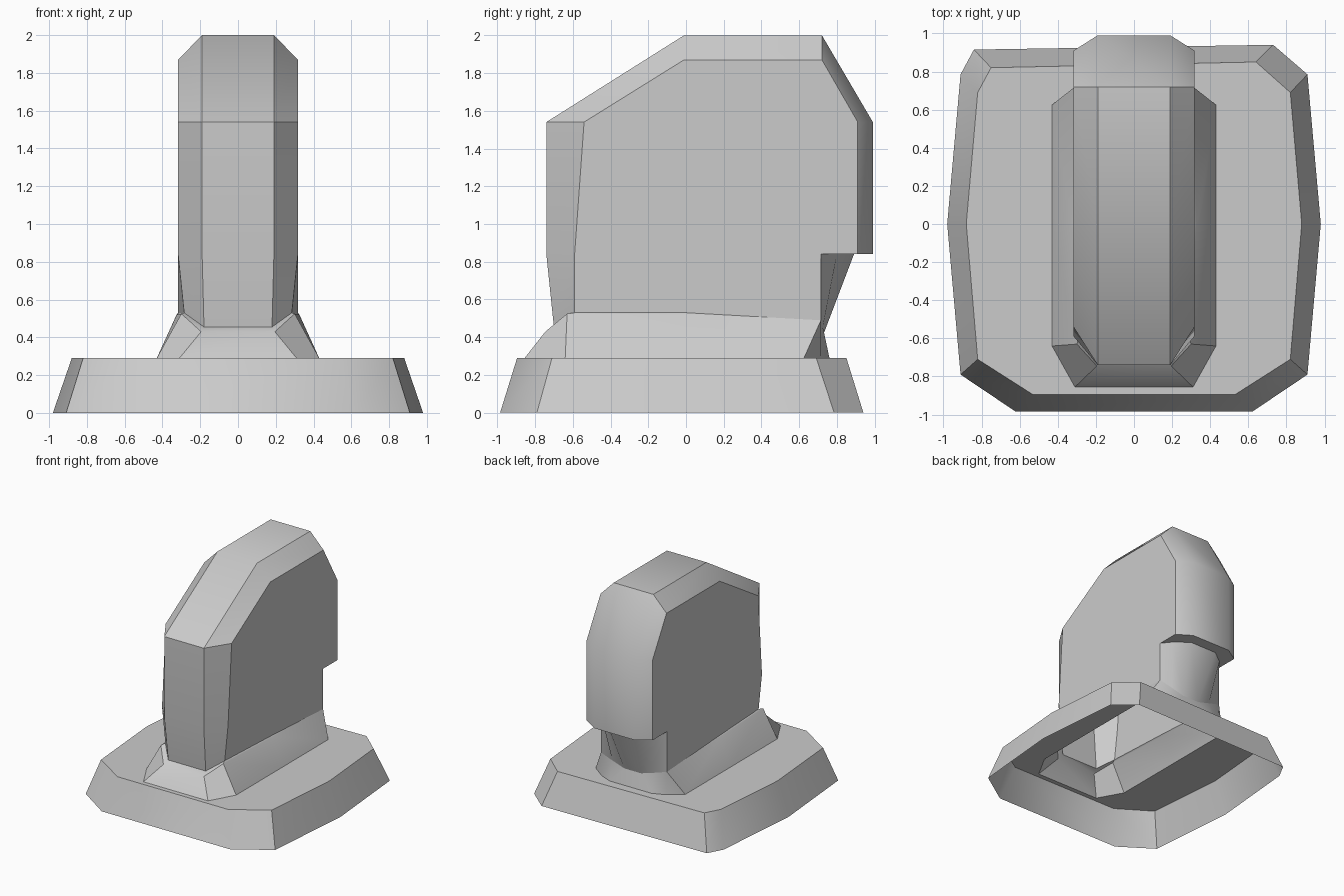
import bpy, bmesh
from mathutils import Vector
from math import radians

if "Cube" in bpy.data.objects:
    bpy.data.objects.remove(bpy.data.objects["Cube"])


def flip(pts):
    return [(-x, y, z) for x, y, z in pts]


class Shell:
    """Collects faces, welds them and makes an object."""
    def __init__(self):
        self.bm = bmesh.new()

    def face(self, pts):
        clean = []
        for p in pts:
            if p not in clean:
                clean.append(p)
        self.bm.faces.new([self.bm.verts.new(p) for p in clean])

    def pair(self, pts):
        self.face(pts)
        self.face(flip(pts))

    def strip(self, a, b):          # band between two lines, on both sides
        for i in range(len(a) - 1):
            self.pair([a[i], a[i + 1], b[i + 1], b[i]])

    def bridge(self, a):            # band across the centre
        m = flip(a)
        for i in range(len(a) - 1):
            self.face([a[i], a[i + 1], m[i + 1], m[i]])

    def finish(self, name):
        bm = self.bm
        bmesh.ops.remove_doubles(bm, verts=bm.verts, dist=0.0005)
        bmesh.ops.recalc_face_normals(bm, faces=bm.faces)
        me = bpy.data.meshes.new(name)
        bm.to_mesh(me)
        bm.free()
        ob = bpy.data.objects.new(name, me)
        bpy.context.collection.objects.link(ob)
        bpy.ops.object.select_all(action='DESELECT')
        ob.select_set(True)
        bpy.context.view_layer.objects.active = ob
        bpy.ops.object.shade_smooth_by_angle(angle=radians(34))


# Outlines of the upright body: centre strip edge and side edge, front to back
crest = [(.18, -.70, .455), (.19, -.74, .84), (.19, -.74, 1.54), (.19, -.01, 2),
         (.19, .72, 2), (.19, .99, 1.54), (.19, .99, .84)]
side = [(.285, -.59, .53), (.317, -.59, .84), (.317, -.54, 1.54), (.317, -.01, 1.87),
        (.317, .72, 1.87), (.317, .91, 1.54), (.317, .91, .84)]
side_mid = (.317, 0, .53)

# Tapered column under the rear overhang: top, bottom
col_top = [(.317, .715, .84), (.25, .80, .84), (.13, .89, .84)]
col_low = [(.317, .715, .49), (.2, .725, .455), (.08, .73, .42)]

# Flared collar: upper lip and foot
lip = [(.195, -.745, .43), (.30, -.63, .525), (.325, 0, .52), col_low[0]]
foot = [(.31, -.855, .29), (.43, -.64, .29), (.43, 0, .29), (.43, .625, .29)]
foot_back = [foot[-1], (.31, .715, .29), (.2, .76, .29)]

# Body
body = Shell()
body.strip(crest, side)
body.bridge(crest)
body.pair(side + [col_top[0], col_low[0], side_mid])
body.pair([col_top[0], side[-1], col_top[1]])
body.strip([side[-1], crest[-1]], col_top[1:])
body.bridge([crest[-1], col_top[-1]])
body.strip(col_top, col_low)
body.bridge([col_top[-1], col_low[-1]])
body.finish("upright_body")

# Collar
collar = Shell()
seam = [crest[0], side[0], side_mid, col_low[0]]
collar.strip(seam, lip)
collar.strip(lip, foot)
collar.bridge([seam[0], lip[0], foot[0]])
collar.strip(col_low, foot_back)
collar.bridge([col_low[-1], foot_back[-1]])
collar.finish("collar")

# Base: sloped skirt, open below, with a top plate around the collar
low = [(.62, -.985), (.91, -.79), (.98, 0), (.91, .785), (.73, .94),
       (-.84, .915), (-.91, .785), (-.98, 0), (-.91, -.79), (-.62, -.985)]
top = [(.53, -.895), (.82, -.71), (.88, 0), (.82, .69), (.64, .85),
       (-.75, .82), (-.82, .69), (-.88, 0), (-.82, -.71), (-.53, -.895)]
base = Shell()
bm = base.bm
lo = [bm.verts.new((x, y, 0)) for x, y in low]
hi = [bm.verts.new((x, y, .29)) for x, y in top]
n = len(lo)
for i in range(n):
    j = (i + 1) % n
    bm.faces.new((lo[i], lo[j], hi[j], hi[i]))
half = foot + foot_back[1:]
hole = [bm.verts.new(p) for p in half + flip(half)[::-1]]
rim = [bm.edges.new((hole[i], hole[i - 1])) for i in range(len(hole))]
rim += [bm.edges.get((hi[i], hi[i - 1])) for i in range(n)]
bmesh.ops.triangle_fill(bm, edges=rim, use_beauty=True, normal=Vector((0, 0, 1)))
base.finish("base")
